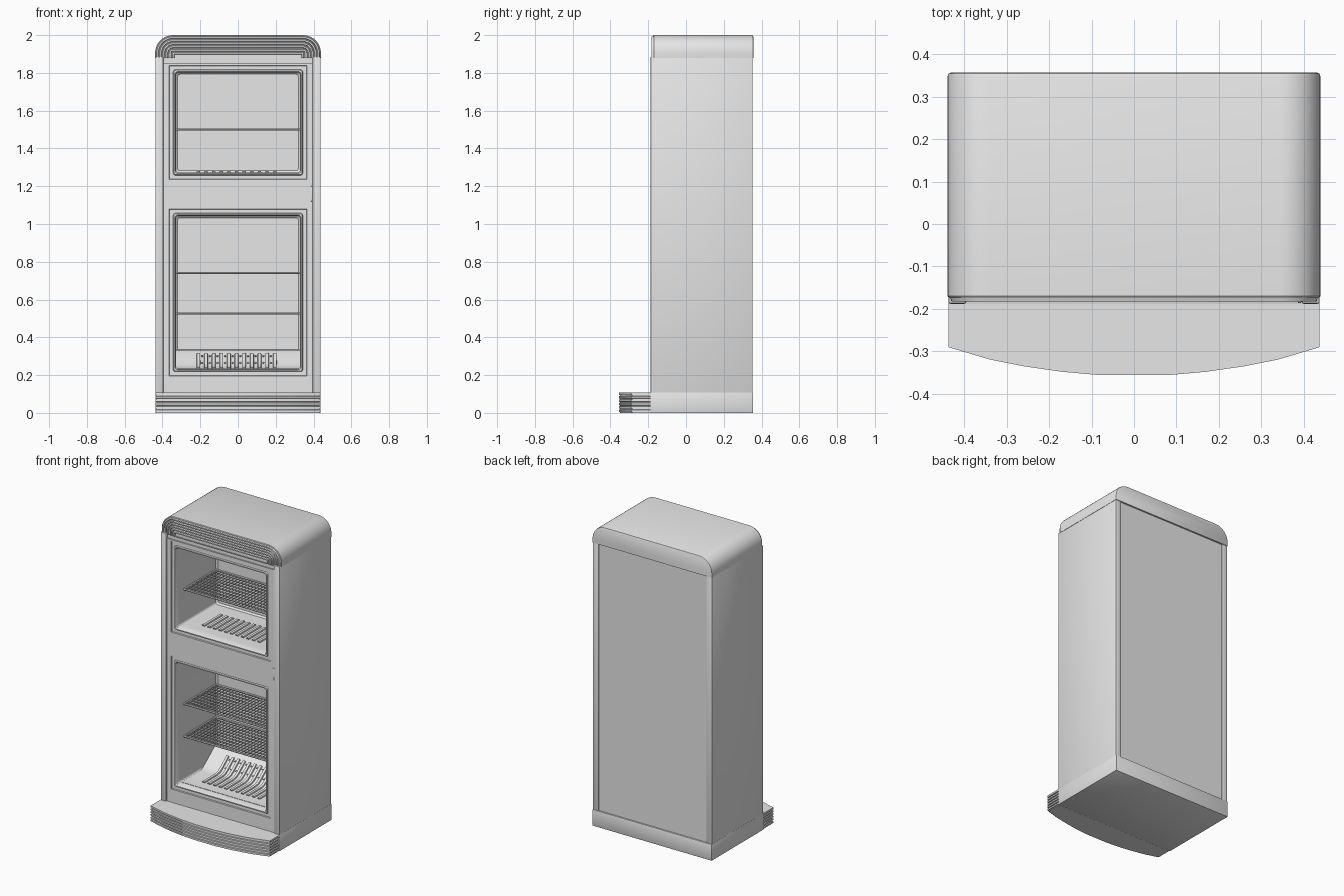
import bpy, bmesh, math
from mathutils import Vector

cube = bpy.data.objects.get("Cube")
if cube:
    bpy.data.objects.remove(cube, do_unlink=True)

GREY = (0.8, 0.8, 0.8, 1.0)
mat = bpy.data.materials.new("light grey")
mat.use_nodes = True
mat.diffuse_color = GREY
mat.node_tree.nodes["Principled BSDF"].inputs["Base Color"].default_value = GREY
parts = []


def finish(name, bm, flip=False):
    bmesh.ops.recalc_face_normals(bm, faces=bm.faces)
    if flip:
        bmesh.ops.reverse_faces(bm, faces=bm.faces)
    me = bpy.data.meshes.new(name)
    bm.to_mesh(me)
    bm.free()
    me.materials.append(mat)
    ob = bpy.data.objects.new(name, me)
    bpy.context.collection.objects.link(ob)
    parts.append(ob)
    return ob


def add_loft(bm, loops, start=True, end=True):
    """Bridge closed loops of equal length, with optional end caps."""
    rows = [[bm.verts.new(p) for p in lp] for lp in loops]
    n = len(rows[0])
    for a, b in zip(rows, rows[1:]):
        for i in range(n):
            j = (i + 1) % n
            bm.faces.new((a[i], a[j], b[j], b[i]))
    if start:
        bm.faces.new(rows[0])
    if end:
        bm.faces.new(rows[-1])


def box(name, x, y, z, bevel=0.0):
    bm = bmesh.new()
    add_loft(bm, [[(x[0], y[0], h), (x[1], y[0], h), (x[1], y[1], h), (x[0], y[1], h)] for h in z])
    if bevel:
        bmesh.ops.bevel(bm, geom=bm.edges[:], offset=bevel, segments=2, affect='EDGES', profile=0.5)
    return finish(name, bm)


def rod(bm, a, b, r, sides=6):
    a, b = Vector(a), Vector(b)
    q = (b - a).to_track_quat('Z', 'Y')
    ring = [q @ Vector((r * math.cos(t), r * math.sin(t), 0))
            for t in (2 * math.pi * k / sides for k in range(sides))]
    add_loft(bm, [[a + p for p in ring], [b + p for p in ring]])


def rounded(hx, z0, z1, y, r, seg=4):
    """Rounded rectangle in the xz plane."""
    pts = []
    for k, (cx, cz) in enumerate([(hx - r, z1 - r), (r - hx, z1 - r), (r - hx, z0 + r), (hx - r, z0 + r)]):
        for s in range(seg + 1):
            t = math.pi / 2 * (k + s / seg)
            pts.append((cx + r * math.cos(t), y, cz + r * math.sin(t)))
    return pts


# Cabinet shell
for side, nm in ((1, "left"), (-1, "right")):
    box(nm + "_side_wall", sorted((side * 0.395, side * 0.437)), (-0.188, 0.353), (0.105, 1.885), 0.005)
    box(nm + "_door_stile", sorted((side * 0.364, side * 0.396)), (-0.18, -0.15), (0.108, 1.85))
box("back_panel", (-0.4, 0.4), (0.33, 0.346), (0.105, 1.885))
box("top_strip", (-0.396, 0.396), (-0.172, -0.15), (1.845, 1.885))
for nm, z in (("lower", (0.108, 0.196)), ("middle", (1.079, 1.236)), ("upper", (1.839, 1.85))):
    box(nm + "_door_rail", (-0.365, 0.365), (-0.18, -0.15), z)
box("door_latch", (0.386, 0.394), (-0.186, -0.175), (1.12, 1.2), 0.002)


# Window frames and inner liners
def liner(name, z0, z1):
    steps = [(0, -0.18, 0.001), (0.003, -0.174, 0.002), (0.022, -0.174, 0.010), (0.025, -0.182, 0.012),
             (0.032, -0.182, 0.014), (0.036, -0.174, 0.016), (0.036, -0.12, 0.016), (0.036, 0.235, 0.016),
             (0.046, 0.245, 0.012)]
    bm = bmesh.new()
    add_loft(bm, [rounded(0.365 - d, z0 + d, z1 - d, y, r) for d, y, r in steps], start=False)
    finish(name, bm, flip=True)


liner("upper_liner", 1.236, 1.839)
liner("lower_liner", 0.196, 1.079)


# Wire shelves
def shelf(name, z):
    bm = bmesh.new()
    hx, y0, y1 = 0.326, -0.1, 0.236
    for y in (y0, y1):
        rod(bm, (-hx, y, z), (hx, y, z), 0.006)
    for x in (-hx, hx):
        rod(bm, (x, y0, z), (x, y1, z), 0.006)
    for k in range(1, 28):
        x = -hx + 2 * hx * k / 28
        rod(bm, (x, y0, z + 0.002), (x, y1, z + 0.002), 0.0028)
    for k in range(1, 10):
        y = y0 + (y1 - y0) * k / 10
        rod(bm, (-hx, y, z - 0.002), (hx, y, z - 0.002), 0.0028)
    finish(name, bm)


for nm, z in (("upper_shelf", 1.5), ("lower_shelf_top", 0.74), ("lower_shelf_bottom", 0.525)):
    shelf(nm, z)

# Floor trays: flat above, curving up at the back below
slope = [(0.07, 0.234), (0.10, 0.24), (0.125, 0.255), (0.15, 0.275), (0.205, 0.318)]
profile = [(-0.13, 0.222), (-0.13, 0.234)] + slope + [(0.225, 0.332), (0.246, 0.335), (0.246, 0.222)]
bm = bmesh.new()
add_loft(bm, [[(x, y, z) for y, z in profile] for x in (-0.33, 0.33)])
finish("lower_floor_tray", bm)


def ribs(name, path):
    bm = bmesh.new()
    for k in range(11):
        x = -0.21 + 0.0405 * k
        add_loft(bm, [[(x - 0.011, y, z - 0.004), (x - 0.008, y - 0.004, z + 0.007),
                       (x + 0.008, y - 0.004, z + 0.007), (x + 0.011, y, z - 0.004)] for y, z in path])
    finish(name, bm)


ribs("lower_floor_ribs", [(-0.06, 0.234)] + slope[:-1] + [(0.195, 0.31)])
ribs("upper_floor_ribs", [(-0.06, 1.273), (0.13, 1.273)])

# Small studs between the ribs on the slope
bm = bmesh.new()
for k in range(10):
    for y, z in ((0.135, 0.263), (0.18, 0.2985)):
        x = -0.19 + 0.0405 * k
        rod(bm, (x, y, z), (x, y - 0.004, z + 0.005), 0.005, 8)
finish("slope_studs", bm)


# Rounded crown with concentric ridges on its front
def arch(d, y, seg=10):
    hx, z0, z1, r = 0.439 - d, 1.878, 2.0 - d, max(0.095 - d, 0.004)
    pts = [(hx, y, z0)]
    for k, cx in enumerate((hx - r, r - hx)):
        for s in range(seg + 1):
            t = math.pi / 2 * (k + s / seg)
            pts.append((cx + r * math.cos(t), y, z1 - r + r * math.sin(t)))
    return pts + [(-hx, y, z0)]


steps = [(0.008, 0.357), (0.002, 0.354), (0, 0.348), (0, -0.17), (0.003, -0.174)]
for k in range(6):
    d = 0.006 + 0.0165 * k
    steps += [(d, -0.174), (d + 0.003, -0.183), (d + 0.011, -0.183), (d + 0.014, -0.174)]
bm = bmesh.new()
add_loft(bm, [arch(d, y) for d, y in steps])
finish("crown", bm)

# Base block and bowed, ridged plinth
box("base_block", (-0.437, 0.437), (-0.188, 0.355), (0.0, 0.108), 0.002)
half = [(0.437, -0.29), (0.34, -0.319), (0.26, -0.335), (0.17, -0.348), (0.08, -0.356)]


def plinth_outline(d, z):
    front = half + [(-x, y) for x, y in reversed(half)]
    pts = [(0.437, -0.187)] + front + [(-0.437, -0.187)]
    return [(x * (1 - d / 0.437), y + (d if y < -0.2 else 0), z) for x, y in pts]


loops = []
for k in range(6):
    z = 0.108 * k / 6
    loops += [plinth_outline(d, z + h) for d, h in
              ((0.006, 0.0), (0.006, 0.004), (0.0, 0.006), (0.0, 0.016))]
loops.append(plinth_outline(0.0, 0.108))
bm = bmesh.new()
add_loft(bm, loops)
finish("front_plinth", bm)

# Smooth shading with sharp edges kept
bpy.ops.object.select_all(action='DESELECT')
for ob in parts:
    ob.select_set(True)
bpy.context.view_layer.objects.active = parts[0]
bpy.ops.object.shade_smooth_by_angle(angle=math.radians(30))
